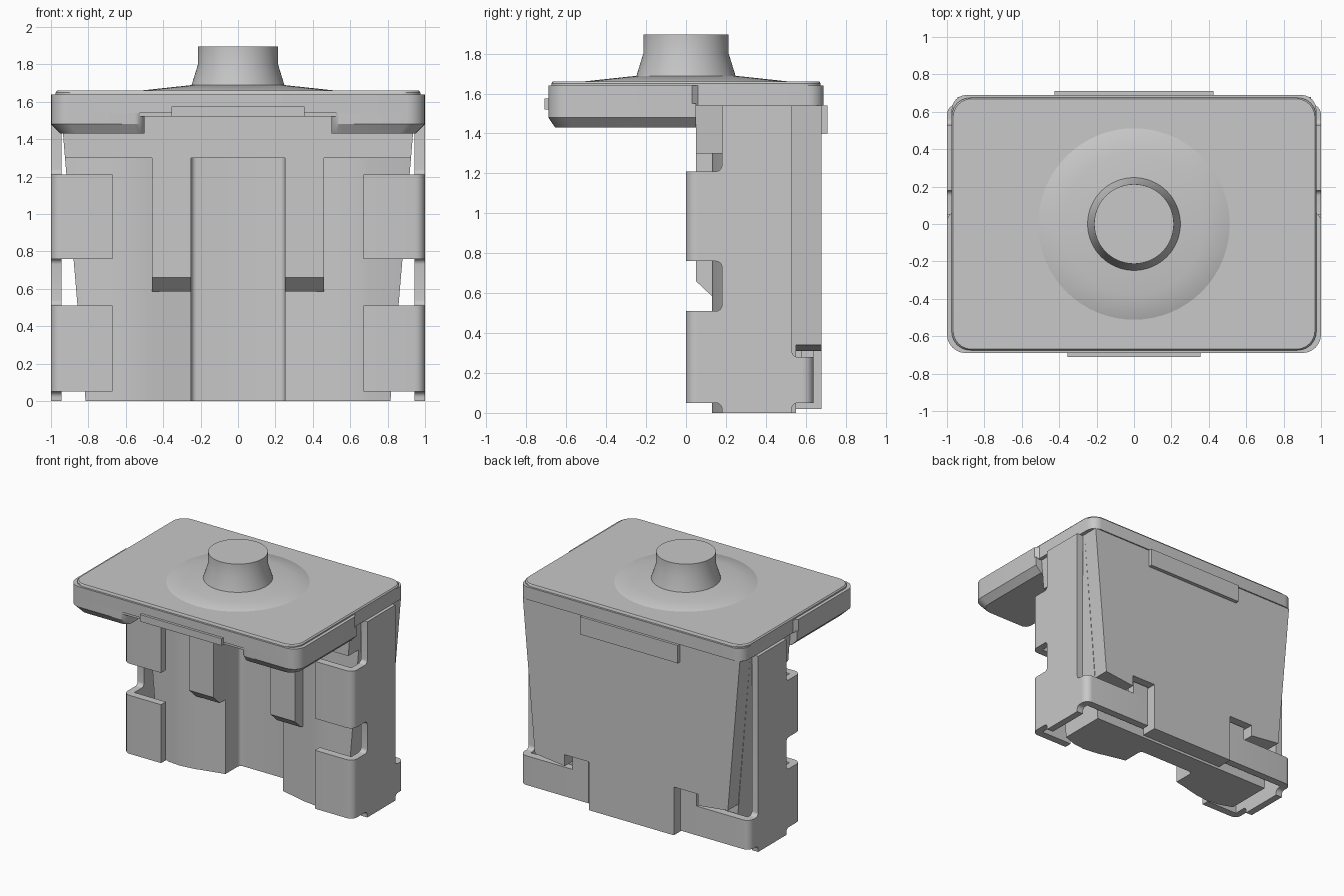
import bpy, bmesh, math
from mathutils import Vector

cube = bpy.data.objects.get("Cube")
if cube:
    bpy.data.objects.remove(cube, do_unlink=True)

GREY = (0.58, 0.58, 0.58, 1)
grey = bpy.data.materials.new("plain grey")
grey.use_nodes = True
grey.diffuse_color = GREY
grey.node_tree.nodes["Principled BSDF"].inputs["Base Color"].default_value = GREY


def rounded(points, steps=6):
    """Closed outline; a third value on a point rounds that corner by that radius."""
    out = []
    for i, p in enumerate(points):
        c = Vector(p[:2])
        if len(p) < 3:
            out.append(c)
            continue
        a = (Vector(points[i - 1][:2]) - c).normalized()
        b = (Vector(points[(i + 1) % len(points)][:2]) - c).normalized()
        half = a.angle(b) / 2
        centre = c + (a + b).normalized() * p[2] / math.sin(half)
        start = (c + a * p[2] / math.tan(half) - centre).normalized()
        end = (c + b * p[2] / math.tan(half) - centre).normalized()
        for k in range(steps + 1):
            out.append(centre + start.slerp(end, k / steps).normalized() * p[2])
    return out


def loft(name, layers, axis="z", mirror=False):
    """Skin matching outlines stacked along an axis, with closed ends."""
    place = {"x": lambda p, d: (d, p[0], p[1]),
             "y": lambda p, d: (p[0], d, p[1]),
             "z": lambda p, d: (p[0], p[1], d)}[axis]
    bm = bmesh.new()
    rings = [[bm.verts.new(place(p, d)) for p in pts] for pts, d in layers]
    n = len(rings[0])
    for low, high in zip(rings, rings[1:]):
        for i in range(n):
            j = (i + 1) % n
            bm.faces.new((low[i], low[j], high[j], high[i]))
    bm.faces.new(rings[0][::-1])
    bm.faces.new(rings[-1])
    bmesh.ops.recalc_face_normals(bm, faces=bm.faces)
    mesh = bpy.data.meshes.new(name)
    bm.to_mesh(mesh)
    bm.free()
    mesh.materials.append(grey)
    ob = bpy.data.objects.new(name, mesh)
    bpy.context.collection.objects.link(ob)
    bpy.ops.object.select_all(action="DESELECT")
    bpy.context.view_layer.objects.active = ob
    ob.select_set(True)
    bpy.ops.object.shade_smooth_by_angle(angle=math.radians(30))
    if mirror:
        ob.modifiers.new("Mirror", "MIRROR").use_mirror_merge = False
    return ob


def prism(name, pts, lo, hi, axis="z", mirror=False):
    return loft(name, [(pts, lo), (pts, hi)], axis, mirror)


def both(half):
    """Complete a right-hand outline with its reflection in x."""
    return half + [(-p[0],) + tuple(p[1:]) for p in reversed(half)]


def box(name, x, y, z, mirror=False):
    return prism(name, [(x[0], y[0]), (x[1], y[0]), (x[1], y[1]), (x[0], y[1])], *z, mirror=mirror)


# Body core: tapered sides, gently bowed front and a deep central channel
def core(width):
    return rounded(both([(0.25, 0.38, 0.03), (0.25, 0.2), (0.36, 0.175), (0.48, 0.145),
                         (0.6, 0.13), (0.7, 0.14), (width, 0.18), (width, 0.55)][::-1]))


loft("body_core", [(core(0.815), 0), (core(0.925), 1.3)])
prism("body_upper_band", both([(0.925, 1.3), (0.945, 1.54)]), 0.05, 0.55, "y")

# Back panel with stepped notches at the lower corners
prism("back_panel", both([(0.37, 0.02), (0.37, 0.4), (0.58, 0.4), (0.58, 0.31),
                          (0.84, 0.34), (0.945, 1.54)]), 0.55, 0.68, "y")

# Front hooks hanging from the band
prism("front_hook", [(0.05, 1.31), (0.05, 0.66), (0.13, 0.585), (0.22, 0.585), (0.22, 1.31)],
      0.25, 0.46, "x", True)

# Side straps with tabs that wrap round the front and back
prism("side_strap", rounded([(0.18, 0), (0.18, 0.05, 0.03), (0.06, 0.05), (0.06, 0.51),
                             (0.18, 0.51, 0.03), (0.18, 0.76, 0.03), (0.06, 0.76),
                             (0.06, 1.21), (0.18, 1.21, 0.03), (0.18, 1.54), (0.53, 1.54),
                             (0.53, 0.28, 0.03), (0.58, 0.28), (0.58, 0.05),
                             (0.53, 0.05, 0.03), (0.53, 0)]), 0.945, 1.0, "x", True)
front_wrap = rounded([(0.67, 0), (1, 0, 0.055), (1, 0.06), (0.67, 0.06)])
for label, span in (("lower", (0.05, 0.51)), ("upper", (0.76, 1.21))):
    prism(label + "_front_tab", front_wrap, *span, mirror=True)
back_wrap = rounded([(0.4, 0.64), (1, 0.64, 0.055), (1, 0.58), (0.4, 0.58)])
prism("back_tab", back_wrap, 0.05, 0.28, mirror=True)
box("back_tab_lug", (0.4, 0.54), (0.58, 0.64), (0.27, 0.38), True)

# Cap plate, slightly narrower behind the overhang, with a raised panel
cap = rounded(both([(1, -0.69, 0.1), (1, 0.03), (0.975, 0.06), (0.975, 0.69, 0.08)]))
prism("cap_plate", cap, 1.54, 1.64)
panel = rounded(both([(0.975, -0.675, 0.1), (0.975, 0.675, 0.1)]))
loft("cap_panel", [(panel, 1.63), (panel, 1.65), ([p * 0.992 for p in panel], 1.66)])

# Skirts below the overhang, drawn in along their lower outer edge
skirt = rounded([(0.5, -0.69, 0.055), (1, -0.69, 0.1), (1, 0.05), (0.5, 0.05)])
skirt_foot = [(p.x - 0.1 * (p.x - 0.5), p.y + 0.05 * max(0, -p.y)) for p in skirt]
loft("overhang_skirt", [(skirt_foot, 1.43), (skirt, 1.48), (skirt, 1.55)], mirror=True)
box("overhang_underside", (-0.6, 0.6), (-0.68, 0.05), (1.52, 1.55))

# Shallow plates on the front and back
box("front_plate", (-0.355, 0.355), (-0.71, -0.68), (1.52, 1.575))
box("back_plate", (-0.425, 0.425), (0.67, 0.71), (1.4, 1.54))


# Button rising from a shallow mound
def circle(radius, count=64):
    return [(radius * math.cos(math.tau * i / count), radius * math.sin(math.tau * i / count))
            for i in range(count)]


loft("mound", [(circle(0.52), 1.655), (circle(0.51), 1.661), (circle(0.38), 1.675), (circle(0.24), 1.69)])
loft("button", [(circle(0.25), 1.68), (circle(0.248), 1.69), (circle(0.214), 1.8), (circle(0.213), 1.895)])
